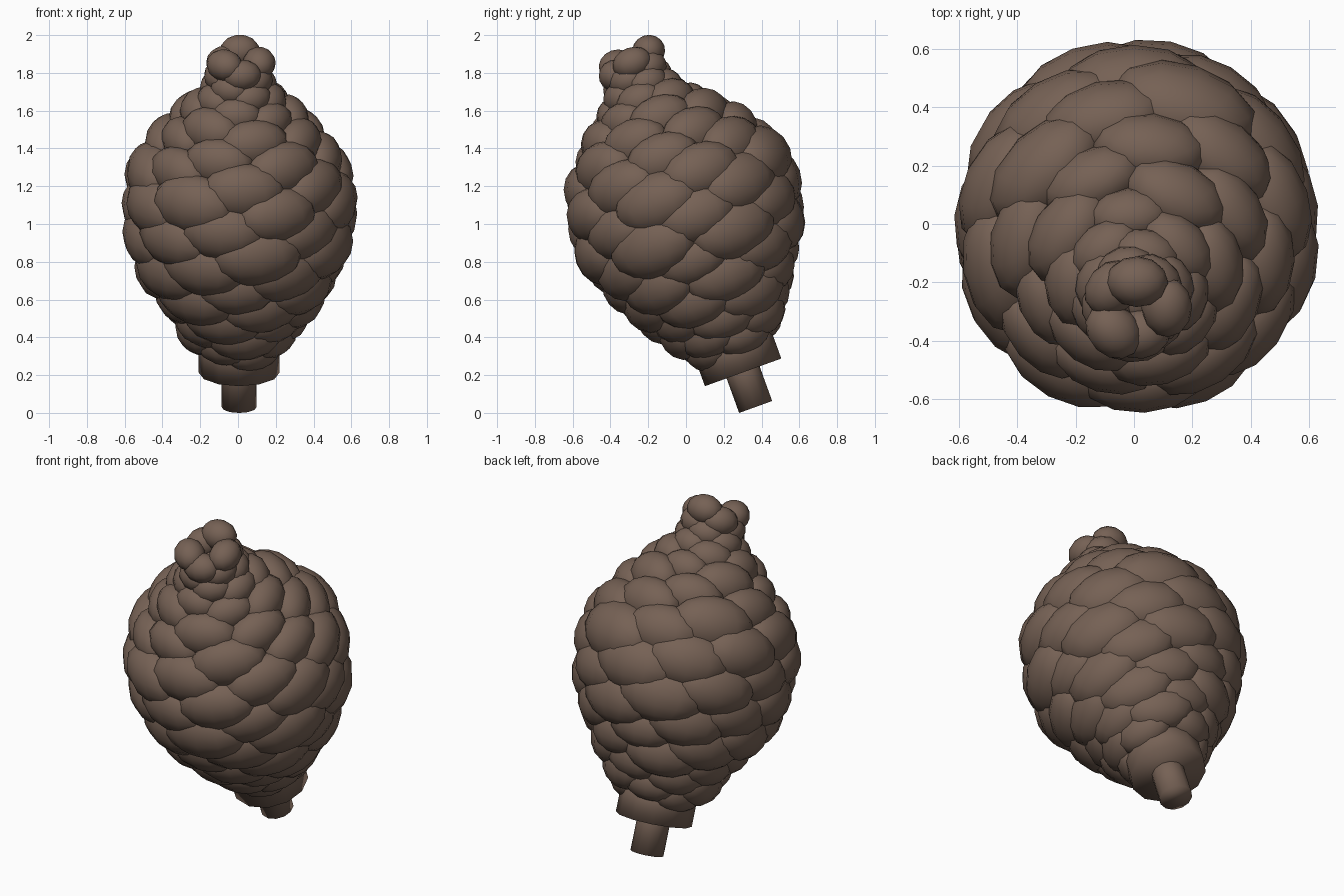
import bpy, bmesh, math, random
from mathutils import Matrix, Vector

cube = bpy.data.objects.get("Cube")
if cube:
    bpy.data.objects.remove(cube)

brown = bpy.data.materials.new("bark_brown")
brown.use_nodes = True
colour = (0.18, 0.12, 0.09, 1)
brown.diffuse_color = colour
brown.node_tree.nodes["Principled BSDF"].inputs["Base Color"].default_value = colour

# The whole cone leans forward along one axis
LEAN = Matrix.Translation((0.006, 0.367, 0.036)) @ Matrix.Rotation(math.radians(19.9), 4, "X")

# Height along the axis, distance of scale centres from it, scale half width
PROFILE = [(0.36, 0.15, 0.17), (0.55, 0.26, 0.21), (0.80, 0.415, 0.235),
           (1.03, 0.495, 0.245), (1.25, 0.495, 0.24), (1.40, 0.42, 0.22),
           (1.53, 0.32, 0.19), (1.66, 0.20, 0.15), (1.76, 0.13, 0.12),
           (1.85, 0.10, 0.105), (1.97, 0.11, 0.107)]


def sample(s):
    """Radius and scale half width at height s."""
    for (s0, r0, w0), (s1, r1, w1) in zip(PROFILE, PROFILE[1:]):
        if s <= s1:
            t = (s - s0) / (s1 - s0)
            return r0 + (r1 - r0) * t, w0 + (w1 - w0) * t
    return PROFILE[-1][1:]


def finish(name, bm):
    mesh = bpy.data.meshes.new(name)
    bmesh.ops.recalc_face_normals(bm, faces=bm.faces)
    bm.to_mesh(mesh)
    bm.free()
    mesh.shade_smooth()
    mesh.materials.append(brown)
    obj = bpy.data.objects.new(name, mesh)
    bpy.context.collection.objects.link(obj)
    obj.matrix_world = LEAN


def cylinder(name, radius, bottom, top, sides):
    bm = bmesh.new()
    bmesh.ops.create_cone(bm, cap_ends=True, segments=sides, radius1=radius,
                          radius2=radius, depth=top - bottom,
                          matrix=Matrix.Translation((0, 0, (bottom + top) / 2)))
    finish(name, bm)


# Stem and the collar under the scales
cylinder("stem", 0.093, -0.005, 0.35, 12)
cylinder("base_collar", 0.215, 0.19, 0.42, 12)

# Solid core that closes gaps between scales
bm = bmesh.new()
points = [(0.30, 0)] + [(s, r * 0.97) for s, r, w in PROFILE[:-1]] + [(1.92, 0)]
verts = [bm.verts.new((r, 0, s)) for s, r in points]
edges = [bm.edges.new(pair) for pair in zip(verts, verts[1:])]
bmesh.ops.spin(bm, geom=verts + edges, axis=(0, 0, 1), cent=(0, 0, 0),
               angle=math.tau, steps=24)
bmesh.ops.remove_doubles(bm, verts=bm.verts, dist=0.001)
finish("core", bm)

# Overlapping rounded scales on a golden-angle spiral, uneven in size
random.seed(4)
GOLDEN = math.pi * (3 - math.sqrt(5))
START = math.radians(26)
bm = bmesh.new()
for i in range(102):
    s = 0.37 + 0.01575 * i
    r, w = sample(s)
    uneven = random.uniform(0.9, 1.1) if s < 1.7 else 1
    size = Vector((w, w * 0.4 + 0.045, w * 0.6 + 0.02)) * uneven
    place = (Matrix.Rotation(START - GOLDEN * i, 4, "Z")
             @ Matrix.Translation((0, -r, s)) @ Matrix.Diagonal(size.to_4d()))
    bmesh.ops.create_uvsphere(bm, u_segments=12, v_segments=8, radius=1, matrix=place)
finish("scales", bm)
